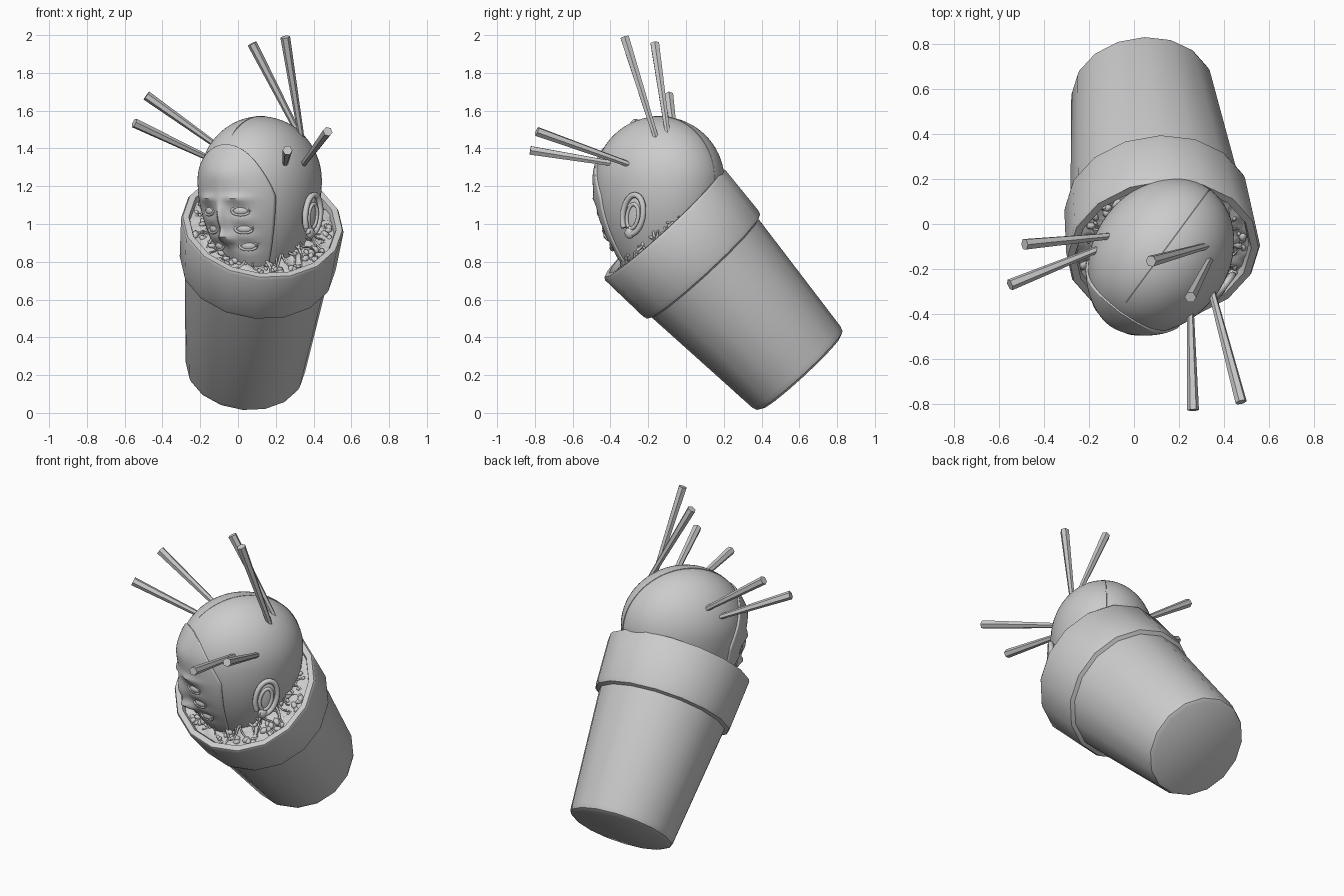
import bpy, bmesh, math, random
from mathutils import Vector, Matrix, noise

if "Cube" in bpy.data.objects:
    bpy.data.objects.remove(bpy.data.objects["Cube"])

random.seed(4)
PI = math.pi

# frames: tilted pot axis, and upright head turned towards -x -y
BASE, TOP = Vector((0.035, 0.61, 0.215)), Vector((0.13, -0.12, 1.005))
AXIS = TOP - BASE
LEN = AXIS.length
POT = Matrix.Translation(BASE) @ Vector((0, 0, 1)).rotation_difference(AXIS).to_matrix().to_4x4()
HEAD = Matrix.Translation((0.12, -0.14, 0)) @ Matrix.Rotation(math.radians(143.6), 4, 'Z')


def finish(name, bm, mat=None, angle=40):
    if mat:
        bm.transform(mat)
    bmesh.ops.recalc_face_normals(bm, faces=bm.faces)
    me = bpy.data.meshes.new(name)
    bm.to_mesh(me)
    bm.free()
    ob = bpy.data.objects.new(name, me)
    bpy.context.collection.objects.link(ob)
    bpy.ops.object.select_all(action='DESELECT')
    ob.select_set(True)
    bpy.context.view_layer.objects.active = ob
    bpy.ops.object.shade_smooth_by_angle(angle=math.radians(angle))
    return ob


def skin(bm, rings, closed=True):
    """Join rows of vertices with quads."""
    rows = [[bm.verts.new(p) for p in r] for r in rings]
    for a, b in zip(rows, rows[1:]):
        n = len(a)
        for i in range(n if closed else n - 1):
            j = (i + 1) % n
            bm.faces.new((a[i], a[j], b[j], b[i]))
    return rows


def circle(r, z, n):
    return [(r * math.cos(2 * PI * i / n), r * math.sin(2 * PI * i / n), z) for i in range(n)]


def tube(bm, pts, radii, n=6):
    """Capped tube along a path."""
    pts = [Vector(p) for p in pts]
    rings = []
    for i, p in enumerate(pts):
        d = pts[min(i + 1, len(pts) - 1)] - pts[max(i - 1, 0)]
        q = Vector((0, 0, 1)).rotation_difference(d)
        rings.append([p + q @ Vector(c) for c in circle(radii[i], 0, n)])
    rows = skin(bm, rings)
    bm.faces.new(rows[0])
    bm.faces.new(rows[-1])


def ring_tube(bm, mat, rx, ry, r, a0=0, a1=360, n=20):
    """Bent elliptical tube (lids and ear folds)."""
    pts = []
    for i in range(n + 1):
        a = math.radians(a0 + (a1 - a0) * i / n)
        pts.append(mat @ Vector((rx * math.cos(a), 0, ry * math.sin(a))))
    tube(bm, pts, [r] * (n + 1), 7)


# pot with thick collar
bm = bmesh.new()
prof = [(0.285, 0), (0.308, 0.012), (0.318, 0.04), (0.385, 0.755), (0.408, 0.765), (0.415, 0.79),
        (0.432, LEN - 0.015), (0.424, LEN), (0.392, LEN), (0.385, LEN - 0.02), (0.375, LEN - 0.16)]
rows = skin(bm, [circle(r, z, 16) for r, z in prof])
bm.faces.new(rows[0])
bm.faces.new(rows[-1])
finish("pot", bm, POT)

# lumpy soil
bm = bmesh.new()


def soil_h(x, y):
    r = math.hypot(x, y)
    p = Vector((x, y, 0))
    return (LEN - 0.035 + 0.045 * (1 - r / 0.39) + 0.022 * noise.noise(p * 22)
            + 0.012 * noise.noise(p * 55))


rings = []
for k in range(2, 23):
    rings.append([(x, y, soil_h(x, y)) for x, y, _ in circle(0.39 * k / 22, 0, 100)])
skin(bm, rings)
for _ in range(170):
    a, r = random.uniform(0, 2 * PI), random.uniform(0.25, 0.37)
    x, y = r * math.cos(a), r * math.sin(a)
    s = random.uniform(0.007, 0.02)
    m = (Matrix.Translation((x, y, soil_h(x, y))) @ Matrix.Rotation(random.uniform(0, 6), 4, 'Z')
         @ Matrix.Diagonal((s * 1.5, s, s * 0.9, 1)))
    bmesh.ops.create_icosphere(bm, subdivisions=1, radius=1, matrix=m)
finish("soil", bm, POT, 60)

# roots creeping from head to rim
bm = bmesh.new()
for i in range(46):
    a = 2 * PI * (i + random.uniform(-0.3, 0.3)) / 46
    end = random.uniform(0.32, 0.375)
    pts = []
    for j in range(9):
        t = j / 8
        r = 0.2 + (end - 0.2) * t
        b = a + 0.07 * math.sin(t * 6 + i * 1.7)
        x, y = r * math.cos(b), r * math.sin(b)
        pts.append((x, y, soil_h(x, y) + 0.012 + 0.05 * (1 - t) ** 2 - 0.02 * t ** 4))
    w = random.uniform(0.006, 0.011)
    tube(bm, pts, [w * (1 - 0.5 * j / 8) for j in range(9)])
finish("roots", bm, POT, 60)

# head: cranium narrowing to a neck
A, B, WC, RH = 0.365, 0.30, 1.23, 0.34


def scale_at(w):
    if w > WC:
        return math.sqrt(max(0.0, 1 - ((w - WC) / RH) ** 2))
    return 1 - 0.36 * min(1.2, (WC - w) / 0.4) ** 2


bm = bmesh.new()
ws = [0.74 + 0.49 * i / 16 for i in range(16)]
ws += [WC + RH * math.sin(PI / 2 * i / 18) for i in range(18)]
rows = skin(bm, [[(B * scale_at(w) * x, A * scale_at(w) * y, w) for x, y, _ in circle(1, 0, 56)]
                 for w in ws])
tip = bm.verts.new((0, 0, WC + RH))
for i in range(56):
    bm.faces.new((rows[-1][i], rows[-1][(i + 1) % 56], tip))
bm.faces.new(rows[0])
finish("head", bm, HEAD)

# face plate with brow, nose, cheeks and sockets
EYES = [(s * u, w) for s in (-1, 1) for u, w in ((0.1, 1.07), (0.098, 0.975), (0.092, 0.885))]


def face_v(u, w):
    def g(du, dw, su, sw):
        return math.exp(-(du / su) ** 2 - (dw / sw) ** 2)
    k = scale_at(w)
    v = A * math.sqrt(max(0.02, k * k - (u / B) ** 2)) + 0.01
    v += sum(-0.016 * g(u - a, w - b, 0.05, 0.028) for a, b in EYES)
    v += 0.016 * g(abs(u) - 0.09, w - 1.135, 0.07, 0.02) + 0.012 * g(u, w - 1.27, 0.12, 0.07)
    v += 0.04 * g(u, w - 1.02, 0.025, 0.09) + 0.05 * g(u, w - 0.93, 0.03, 0.03)
    v += 0.025 * g(abs(u) - 0.032, w - 0.92, 0.016, 0.018)
    return v


bm = bmesh.new()
rings = []
for j in range(61):
    w = 0.76 + 0.66 * math.sin(PI / 2 * j / 60)
    half = min(0.25, 0.84 * B * scale_at(w))
    if w > 1.1:
        half = min(half, 0.25 * math.sqrt(max(0.0001, 1 - ((w - 1.1) / 0.322) ** 2)))
    row = []
    for i in range(57):
        u = half * (i / 28 - 1)
        row.append((u * 1.02, face_v(u, w), w))
    rings.append(row)
skin(bm, rings, False)
plate = finish("face_plate", bm, HEAD)
sol = plate.modifiers.new("thickness", 'SOLIDIFY')
sol.thickness = 0.03
sol.offset = -1
if sum((p.normal for p in plate.data.polygons), Vector()).dot(HEAD.to_3x3() @ Vector((0, 1, 0))) < 0:
    plate.data.flip_normals()

# stacked eyes and lids
balls, lids = bmesh.new(), bmesh.new()
for u, w in EYES:
    m = (Matrix.Translation((u, face_v(u, w) - 0.004, w))
         @ Matrix.Rotation(-math.atan2(u, 0.2), 4, 'Z'))
    bmesh.ops.create_uvsphere(balls, u_segments=20, v_segments=12, radius=1,
                              matrix=m @ Matrix.Diagonal((0.042, 0.02, 0.024, 1)))
    ring_tube(lids, m @ Matrix.Translation((0, 0.008, 0)), 0.048, 0.023, 0.007)
    ring_tube(lids, m @ Matrix.Translation((0, 0.004, 0.006)), 0.058, 0.031, 0.006, 10, 170)
finish("eyes", balls, HEAD)
finish("eyelids", lids, HEAD, 60)

# ears: dished shell with curled folds
bm = bmesh.new()
for s in (-1, 1):
    m = (Matrix.Translation((s * 0.288, -0.05, 1.05)) @ Matrix.Rotation(s * PI / 2, 4, 'Z')
         @ Matrix.Rotation(math.radians(-s * 12), 4, 'Y'))
    bmesh.ops.create_uvsphere(bm, u_segments=24, v_segments=12, radius=1,
                              matrix=m @ Matrix.Diagonal((0.065, 0.022, 0.105, 1)))
    off = m @ Matrix.Translation((0, -0.018, 0))
    ring_tube(bm, off, 0.066, 0.105, 0.016, -110, 230, 28)
    ring_tube(bm, off @ Matrix.Translation((0, 0, -0.01)), 0.036, 0.066, 0.011, -100, 250, 24)
    bmesh.ops.create_uvsphere(bm, u_segments=12, v_segments=8, radius=1,
                              matrix=off @ Matrix.Translation((0, 0, -0.1)) @ Matrix.Diagonal((0.03, 0.018, 0.03, 1)))
finish("ears", bm, HEAD, 60)

# raised seam over the crown
bm = bmesh.new()
pts = []
for i in range(31):
    a = math.radians(45 + 135 * i / 30)
    pts.append((0, A * math.cos(a), WC + RH * math.sin(a)))
tube(bm, pts, [0.003] * 31, 5)
finish("crown_seam", bm, HEAD)

# six-sided sticks, wider at the outer end
sticks = [((-0.12, -0.055, 1.42), (-0.485, -0.09, 1.68)), ((-0.18, -0.12, 1.36), (-0.55, -0.27, 1.535)),
          ((0.31, -0.10, 1.50), (0.075, -0.165, 1.955)), ((0.335, -0.16, 1.46), (0.25, -0.325, 1.99)),
          ((0.345, -0.30, 1.315), (0.475, -0.79, 1.49)), ((0.25, -0.39, 1.32), (0.262, -0.825, 1.39)),
          ((0.40, -0.05, 1.13), (0.425, -0.055, 1.165))]
for i, (a, b) in enumerate(sticks):
    bm = bmesh.new()
    a, b = Vector(a), Vector(b)
    tube(bm, [a - (b - a) * 0.08, b], [0.015, 0.026 if i < 6 else 0.015], 6)
    finish("stick_%d" % (i + 1), bm, None, 30)
